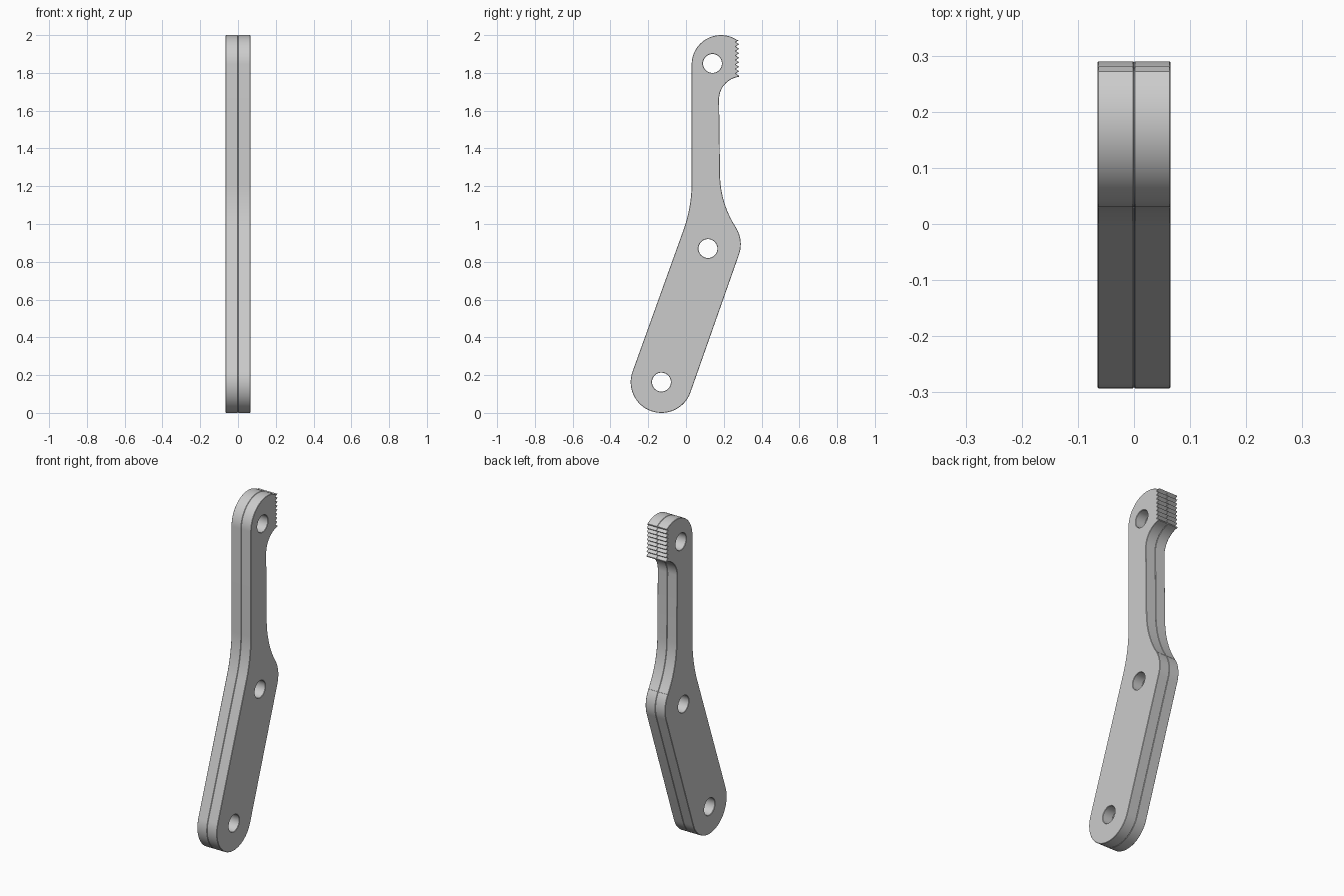
import bpy
from math import cos, sin, radians, pi
from mathutils import Matrix

cube = bpy.data.objects.get("Cube")
if cube:
    bpy.data.objects.remove(cube, do_unlink=True)

metal = bpy.data.materials.new("plain grey")
metal.use_nodes = True
grey = (0.6, 0.6, 0.6, 1)
metal.diffuse_color = grey
metal.node_tree.nodes["Principled BSDF"].inputs["Base Color"].default_value = grey

HALF = 0.0325    # half the thickness of one plate
EDGE = 0.002     # tiny chamfer that forms the seam
LEAN = 19.7      # lean of the lower arm in degrees


def arc(cy, cz, r, start, end, steps=16):
    angles = [radians(start + (end - start) * i / steps) for i in range(steps + 1)]
    return [(cy + r * cos(a), cz + r * sin(a)) for a in angles]


def teeth(y_tip, y_root, z_low, z_high, count):
    pitch = (z_high - z_low) / count
    points = []
    for i in range(count):
        points += [(y_tip, z_low + i * pitch), (y_root, z_low + (i + 0.5) * pitch)]
    return points + [(y_tip, z_high)]


# Outline of the lever, anticlockwise from the foot
outline = arc(-0.13, 0.163, 0.163, 180 - LEAN, 360 - LEAN, 32)      # rounded foot
outline += arc(0.127, 0.893, 0.163, -LEAN, 33)                     # elbow
outline += arc(0.70, 1.266, 0.52, 213, 180)                        # elbow to neck
outline += arc(0.295, 1.66, 0.12, 180, 97)                         # under the jaw
outline += teeth(0.281, 0.264, 1.785, 1.975, 8)                    # jaw teeth
outline += arc(0.185, 1.845, 0.155, 56, 180, 24)                   # rounded head
outline += arc(-0.72, 1.22, 0.75, 0, -LEAN)                        # neck to lower arm

# Pivot holes
holes = [arc(y, z, 0.05, 0, -360 + 360 / 40, 39)
         for y, z in ((-0.13, 0.163), (0.116, 0.87), (0.14, 1.85))]


def plate(name, x):
    curve = bpy.data.curves.new(name + "_profile", "CURVE")
    curve.dimensions = "2D"
    curve.fill_mode = "BOTH"
    curve.extrude = HALF - EDGE
    curve.bevel_depth = EDGE
    curve.bevel_resolution = 0
    curve.offset = -EDGE
    for loop in [outline] + holes:
        spline = curve.splines.new("POLY")
        spline.points.add(len(loop) - 1)
        for point, (y, z) in zip(spline.points, loop):
            point.co = (y, z, 0, 1)
        spline.use_cyclic_u = True
    helper = bpy.data.objects.new(name + "_profile", curve)
    bpy.context.collection.objects.link(helper)
    bpy.context.view_layer.update()
    mesh = bpy.data.meshes.new_from_object(
        helper.evaluated_get(bpy.context.evaluated_depsgraph_get()))
    bpy.data.objects.remove(helper, do_unlink=True)

    # Stand the flat profile upright, thickness along x
    mesh.transform(Matrix.Translation((x, 0, 0))
                   @ Matrix(((0, 0, 1, 0), (1, 0, 0, 0), (0, 1, 0, 0), (0, 0, 0, 1))))
    mesh.materials.clear()
    mesh.materials.append(metal)
    obj = bpy.data.objects.new(name, mesh)
    bpy.context.collection.objects.link(obj)

    bpy.ops.object.select_all(action="DESELECT")
    obj.select_set(True)
    bpy.context.view_layer.objects.active = obj
    bpy.ops.object.mode_set(mode="EDIT")
    bpy.ops.mesh.select_all(action="SELECT")
    bpy.ops.mesh.remove_doubles(threshold=0.0001)
    bpy.ops.mesh.normals_make_consistent(inside=False)
    bpy.ops.object.mode_set(mode="OBJECT")
    bpy.ops.object.shade_smooth_by_angle(angle=pi / 6)


# Two matching plates side by side
plate("left_lever_plate", HALF)
plate("right_lever_plate", -HALF)
